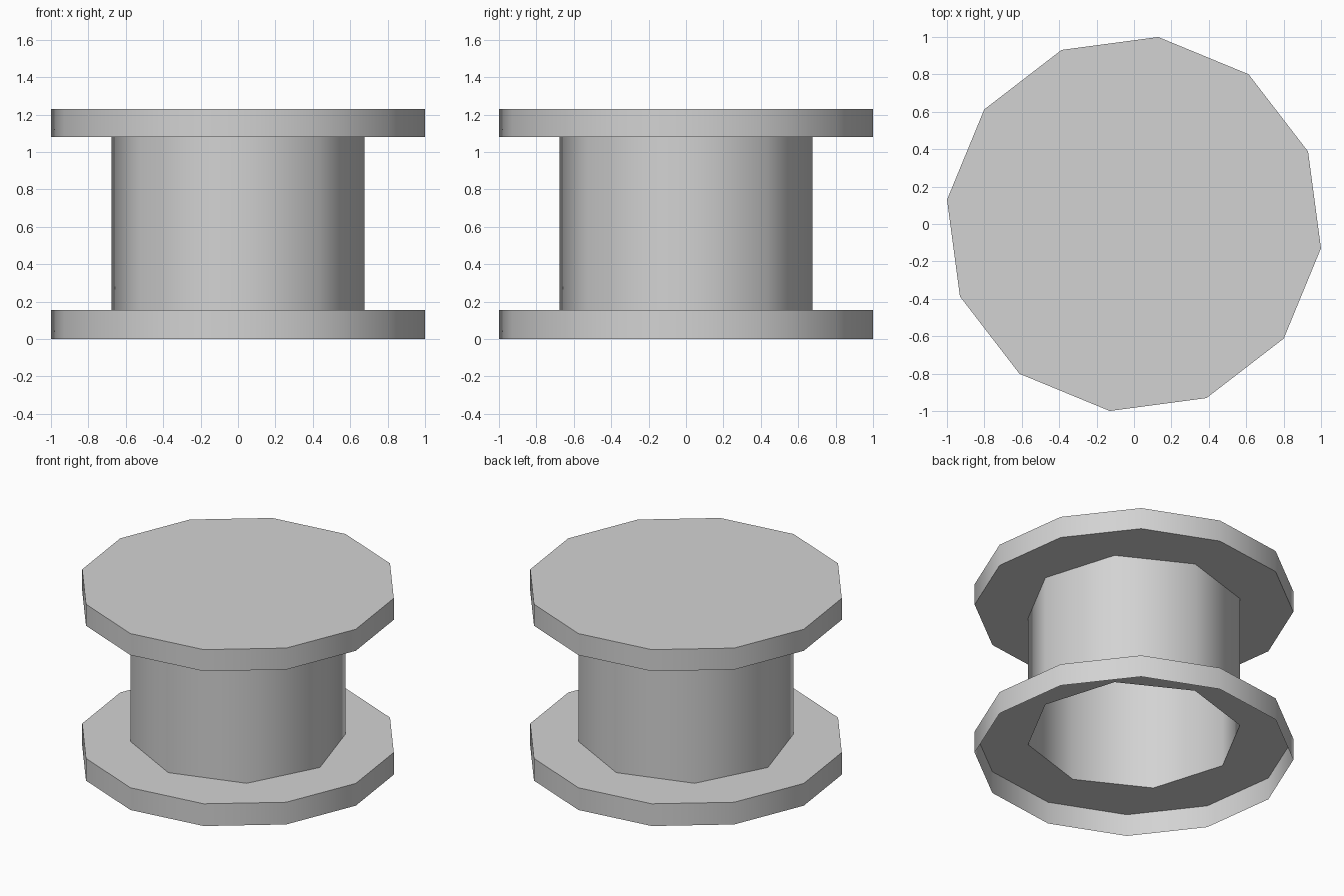
import bpy, bmesh
from math import radians, cos, sin, tau

if "Cube" in bpy.data.objects:
    bpy.data.objects.remove(bpy.data.objects["Cube"])

# Heights, radii and twist of the two polygon outlines
RIM_TOP, CORE_TOP, CORE_BASE = 1.23, 1.08, 0.155
RIM = (12, 1.008, radians(-7.4))
CORE = (8, 0.68, radians(-5.4))

grey = bpy.data.materials.new("plain_grey")
grey.use_nodes = True
colour = (0.65, 0.65, 0.65, 1)
grey.diffuse_color = colour
grey.node_tree.nodes["Principled BSDF"].inputs["Base Color"].default_value = colour

bm = bmesh.new()


def ring(outline, z):
    """Closed loop of vertices around the axis."""
    n, r, turn = outline
    return [bm.verts.new((r * cos(turn + tau * i / n), r * sin(turn + tau * i / n), z))
            for i in range(n)]


def wall(low, high):
    """Upright band between two matching loops."""
    n = len(low)
    for i in range(n):
        j = (i + 1) % n
        bm.faces.new((low[i], low[j], high[j], high[i]))


def flange(outer, inner):
    """Flat collar between the rim and the core."""
    edges = [bm.edges.get((loop[i - 1], loop[i]))
             for loop in (outer, inner) for i in range(len(loop))]
    bmesh.ops.triangle_fill(bm, use_beauty=True, use_dissolve=False, edges=edges)


# Lower rim, open underneath
foot = ring(RIM, 0)
foot_top = ring(RIM, CORE_BASE)
wall(foot, foot_top)

# Hollow core
core_low = ring(CORE, CORE_BASE)
core_high = ring(CORE, CORE_TOP)
wall(core_low, core_high)

# Upper rim with a closed top
head = ring(RIM, CORE_TOP)
head_top = ring(RIM, RIM_TOP)
wall(head, head_top)
bm.faces.new(head_top)

# Collars join the core to both rims
flange(foot_top, core_low)
flange(head, core_high)

bmesh.ops.recalc_face_normals(bm, faces=bm.faces[:])
mesh = bpy.data.meshes.new("spool")
bm.to_mesh(mesh)
bm.free()
mesh.materials.append(grey)
spool = bpy.data.objects.new("spool", mesh)
bpy.context.collection.objects.link(spool)

# Rounded sides, crisp rims
bpy.ops.object.select_all(action='DESELECT')
spool.select_set(True)
bpy.context.view_layer.objects.active = spool
bpy.ops.object.shade_smooth_by_angle(angle=radians(60))
